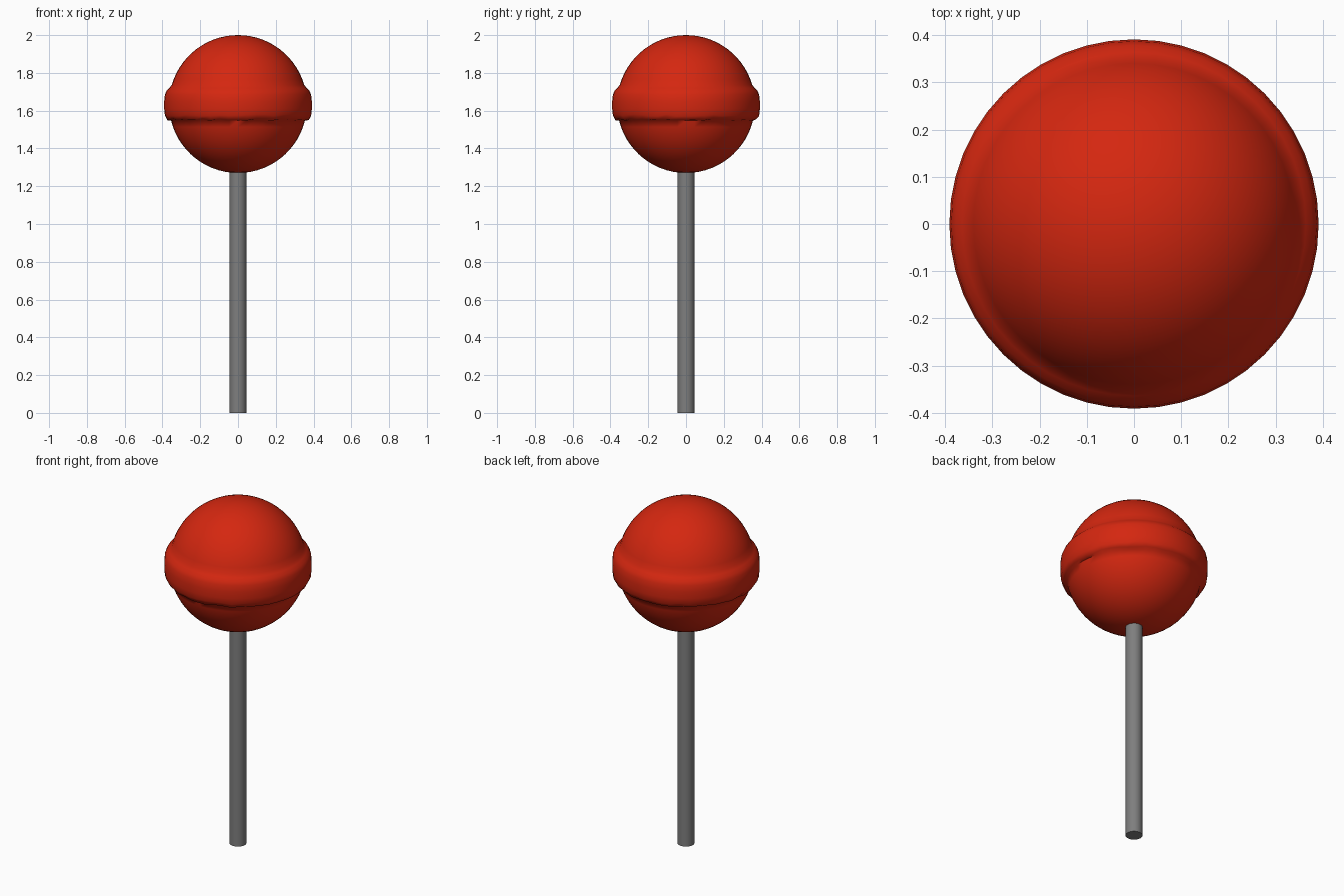
import bpy, bmesh, math, random
from mathutils import Matrix, Vector

random.seed(4)
if "Cube" in bpy.data.objects:
    bpy.data.objects.remove(bpy.data.objects["Cube"])

SEGMENTS = 48
CENTRE, RADIUS = 1.635, 0.365


def material(name, colour):
    mat = bpy.data.materials.new(name)
    mat.use_nodes = True
    mat.diffuse_color = colour
    bsdf = mat.node_tree.nodes["Principled BSDF"]
    bsdf.inputs["Base Color"].default_value = colour
    return mat


def finish(name, bm, mat, angle):
    bmesh.ops.recalc_face_normals(bm, faces=bm.faces)
    mesh = bpy.data.meshes.new(name)
    bm.to_mesh(mesh)
    bm.free()
    mesh.materials.append(mat)
    obj = bpy.data.objects.new(name, mesh)
    bpy.context.collection.objects.link(obj)
    bpy.ops.object.select_all(action='DESELECT')
    obj.select_set(True)
    bpy.context.view_layer.objects.active = obj
    bpy.ops.object.shade_smooth_by_angle(angle=math.radians(angle))
    return obj


def arc(start, end, steps):
    """Points on the ball's outline between two latitudes in degrees."""
    angles = [math.radians(start + (end - start) * i / steps) for i in range(steps + 1)]
    return [(RADIUS * math.cos(a), CENTRE + RADIUS * math.sin(a)) for a in angles]


red = material("candy red", (0.66, 0.02, 0.005, 1))
grey = material("stick grey", (0.21, 0.21, 0.21, 1))

# Candy: one turned outline, a ball with a raised band round its middle
band = [(0.374, 1.553), (0.387, 1.575), (0.391, 1.61), (0.391, 1.65),
        (0.387, 1.685), (0.378, 1.705), (0.364, 1.72)]
outline = arc(-90, -14, 14) + band + arc(16, 90, 14)
bm = bmesh.new()
verts = [bm.verts.new((r, 0, z)) for r, z in outline]
edges = [bm.edges.new(pair) for pair in zip(verts, verts[1:])]
bmesh.ops.spin(bm, geom=verts + edges, cent=(0, 0, 0), axis=(0, 0, 1),
               angle=math.tau, steps=SEGMENTS, use_merge=True)
bmesh.ops.remove_doubles(bm, verts=bm.verts, dist=0.0005)

# Slightly uneven lower lip of the band, as in cast sugar
for v in bm.verts:
    if 1.55 < v.co.z < 1.58 and v.co.xy.length > 0.37:
        v.co.z += random.uniform(-0.005, 0.005)
finish("candy", bm, red, 60)

# Stick: a plain rod running up into the candy
bottom, top = 0.0, 1.4
bm = bmesh.new()
bmesh.ops.create_cone(bm, cap_ends=True, segments=24, radius1=0.045, radius2=0.045,
                      depth=top - bottom,
                      matrix=Matrix.Translation(Vector((0, 0, (top + bottom) / 2))))
finish("stick", bm, grey, 40)
